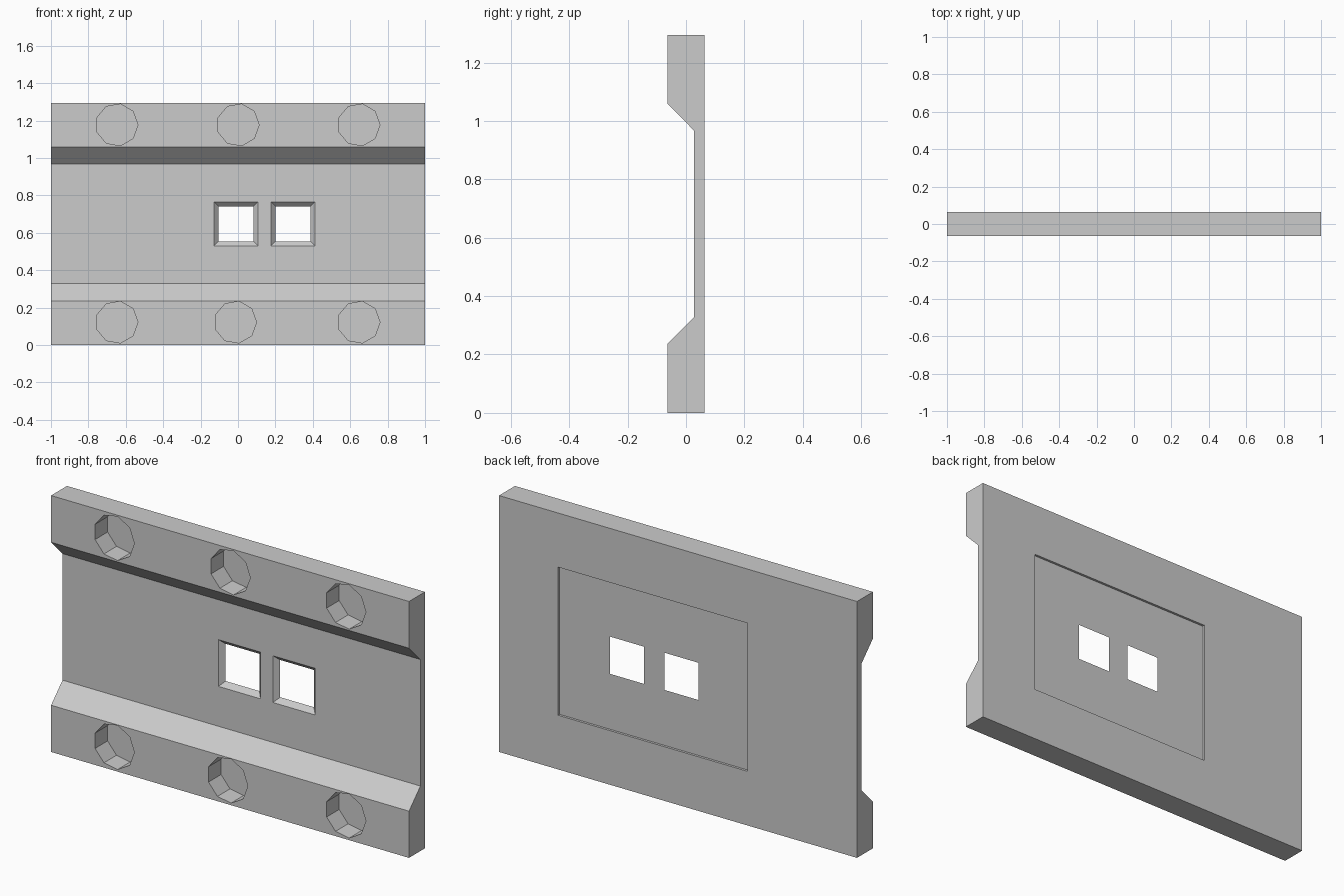
import bpy
import bmesh
from math import cos, sin, tau

default = bpy.data.objects.get("Cube")
if default:
    bpy.data.objects.remove(default, do_unlink=True)

WIDTH, HEIGHT = 2.0, 1.295
FRONT, BACK, WEB = -0.0635, 0.0635, 0.0275
POCKET_FLOOR = BACK - 0.012
MID = HEIGHT / 2

grey = bpy.data.materials.new("plain grey")
grey.use_nodes = True
colour = (0.6, 0.6, 0.6, 1)
grey.diffuse_color = colour
grey.node_tree.nodes["Principled BSDF"].inputs["Base Color"].default_value = colour


def loft(name, first, second):
    """Solid between two matching loops of points."""
    bm = bmesh.new()
    a = [bm.verts.new(p) for p in first]
    b = [bm.verts.new(p) for p in second]
    bm.faces.new(a)
    bm.faces.new(b)
    for i in range(len(a)):
        j = (i + 1) % len(a)
        bm.faces.new((a[i], a[j], b[j], b[i]))
    bmesh.ops.recalc_face_normals(bm, faces=bm.faces)
    mesh = bpy.data.meshes.new(name)
    bm.to_mesh(mesh)
    bm.free()
    mesh.materials.append(grey)
    obj = bpy.data.objects.new(name, mesh)
    bpy.context.collection.objects.link(obj)
    return obj


def rectangle(x, z, half_x, half_z, y):
    return [(x + sx * half_x, y, z + sz * half_z)
            for sx, sz in ((-1, -1), (1, -1), (1, 1), (-1, 1))]


def nonagon(x, z, radius, y):
    return [(x + radius * cos(tau * i / 9), y, z + radius * sin(tau * i / 9))
            for i in range(9)]


def cut(target, cutter):
    cutter.hide_render = True
    mod = target.modifiers.new("cut", "BOOLEAN")
    mod.operation = "DIFFERENCE"
    mod.solver = "EXACT"
    mod.object = cutter
    bpy.context.view_layer.objects.active = target
    bpy.ops.object.modifier_apply(modifier=mod.name)
    bpy.data.objects.remove(cutter, do_unlink=True)


# Plate with two thick rails and sloped transitions
lower = [(FRONT, 0), (FRONT, 0.236), (WEB, 0.328)]
upper = [(y, HEIGHT - z) for y, z in reversed(lower)]
profile = lower + upper + [(BACK, HEIGHT), (BACK, 0)]
panel = loft("wall_plate",
             [(-WIDTH / 2, y, z) for y, z in profile],
             [(WIDTH / 2, y, z) for y, z in profile])

# Shallow pocket on the back
cut(panel, loft("pocket_cutter",
                rectangle(0.142, MID, 0.53, 0.374, POCKET_FLOOR),
                rectangle(0.142, MID, 0.53, 0.374, BACK + 0.1)))

# Two square windows, narrowing towards the back
for x in (-0.011, 0.294):
    y0, y1 = WEB - 0.004, POCKET_FLOOR + 0.004
    cut(panel, loft("window_cutter",
                    rectangle(x, MID, 0.122, 0.122, y0),
                    rectangle(x, MID, 0.090, 0.090, y1)))

# Blind nine-sided holes along both rails
for z, middle in ((0.122, -0.014), (1.177, 0.0)):
    for x in (-0.648, middle, 0.646):
        cut(panel, loft("hole_cutter",
                        nonagon(x, z, 0.113, FRONT - 0.05),
                        nonagon(x, z, 0.113, FRONT + 0.1)))
